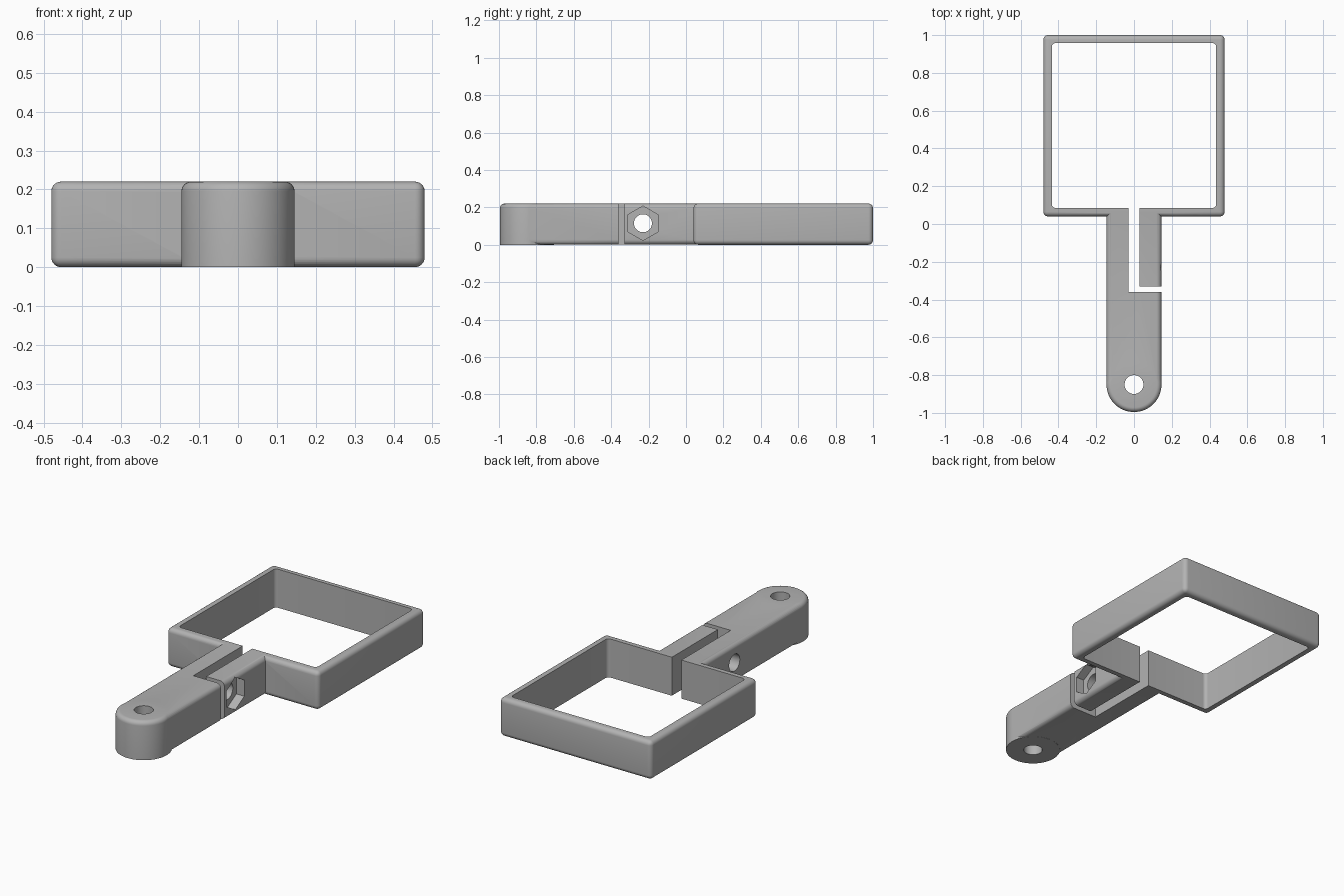
import bpy, bmesh
from math import pi
from mathutils import Matrix, Vector

if "Cube" in bpy.data.objects:
    bpy.data.objects.remove(bpy.data.objects["Cube"], do_unlink=True)

H = 0.22        # overall height
R = 0.145       # half width of the arm
TIP = -0.85     # centre of the rounded tip
BOLT = (-0.23, 0.115)

grey = bpy.data.materials.new("satin grey")
grey.use_nodes = True
grey.diffuse_color = (0.45, 0.45, 0.45, 1)
grey.node_tree.nodes["Principled BSDF"].inputs["Base Color"].default_value = (0.45, 0.45, 0.45, 1)


def finish(name, bm):
    mesh = bpy.data.meshes.new(name)
    bm.to_mesh(mesh)
    bm.free()
    mesh.materials.append(grey)
    ob = bpy.data.objects.new(name, mesh)
    bpy.context.collection.objects.link(ob)
    return ob


def round_edges(bm, radius, rule):
    edges = [e for e in bm.edges if rule(e)]
    bmesh.ops.bevel(bm, geom=edges, offset=radius, segments=6, profile=0.5, affect='EDGES')


def box(name, lo, hi, radius=0, rule=None):
    bm = bmesh.new()
    bmesh.ops.create_cube(bm, size=1)
    lo, hi = Vector(lo), Vector(hi)
    for v in bm.verts:
        v.co = (lo + hi) / 2 + v.co * (hi - lo)
    if radius:
        round_edges(bm, radius, rule)
    return finish(name, bm)


def along(axis):
    def rule(e):
        d = e.verts[1].co - e.verts[0].co
        return abs(d[axis]) > 0.99 * d.length
    return rule


def cylinder(name, radius, depth, centre, sides=48, turn=None, top_round=0):
    bm = bmesh.new()
    bmesh.ops.create_cone(bm, cap_ends=True, segments=sides, radius1=radius,
                          radius2=radius, depth=depth)
    if top_round:
        round_edges(bm, top_round, lambda e: all(v.co.z > 0 for v in e.verts))
    bmesh.ops.transform(bm, verts=bm.verts,
                        matrix=Matrix.Translation(centre) @ (turn or Matrix()))
    return finish(name, bm)


def combine(target, other, operation):
    mod = target.modifiers.new(operation.lower(), 'BOOLEAN')
    mod.operation, mod.solver, mod.object = operation, 'EXACT', other
    bpy.context.view_layer.objects.active = target
    bpy.ops.object.modifier_apply(modifier=mod.name)
    bpy.data.objects.remove(other, do_unlink=True)


# Square frame, arm and rounded tip joined into one body
clamp = box("clamp_bracket", (-0.48, 0.04, 0), (0.48, 1, H), 0.025, lambda e: True)
arm = box("arm", (-R, TIP, 0.0005), (R, 0.083, H - 0.0005), 0.027, along(1))
tip = cylinder("tip", R + 0.0005, H, (0, TIP, H / 2), 64, top_round=0.025)
combine(clamp, arm, 'UNION')
combine(clamp, tip, 'UNION')

# Opening of the frame
combine(clamp, box("opening", (-0.435, 0.085, -1), (0.435, 0.958, 1), 0.02, along(2)), 'DIFFERENCE')

# L-shaped split that frees the clamping jaw
split = box("long_slot", (-0.03, -0.36, -1), (0.03, 0.3, 1))
combine(split, box("cross_slot", (-0.01, -0.36, -0.9), (0.3, -0.33, 0.9)), 'UNION')
combine(clamp, split, 'DIFFERENCE')

# Hole in the tip, bolt hole through the arm, hexagonal nut pocket in the jaw
sideways = Matrix.Rotation(pi / 2, 4, 'Y')
combine(clamp, cylinder("tip_hole", 0.05, 1, (0, TIP, H / 2)), 'DIFFERENCE')
combine(clamp, cylinder("bolt_hole", 0.048, 1, (0, *BOLT), turn=sideways), 'DIFFERENCE')
pocket_turn = sideways @ Matrix.Rotation(pi / 2, 4, 'Z')
pocket = cylinder("nut_pocket", 0.092, 0.2, (0.195, *BOLT), 6, pocket_turn)
# Stand the hexagon on a corner
points = [v.co for v in pocket.data.vertices]
if max(p.z for p in points) - BOLT[1] < 0.09:
    pocket.data.transform(Matrix.Translation((0, *BOLT)) @ Matrix.Rotation(pi / 6, 4, 'X')
                          @ Matrix.Translation((0, -BOLT[0], -BOLT[1])))
combine(clamp, pocket, 'DIFFERENCE')

# Smooth the rounded edges and keep the cut edges crisp
bpy.ops.object.select_all(action='DESELECT')
clamp.select_set(True)
bpy.context.view_layer.objects.active = clamp
bpy.ops.object.shade_smooth_by_angle(angle=pi / 6)
